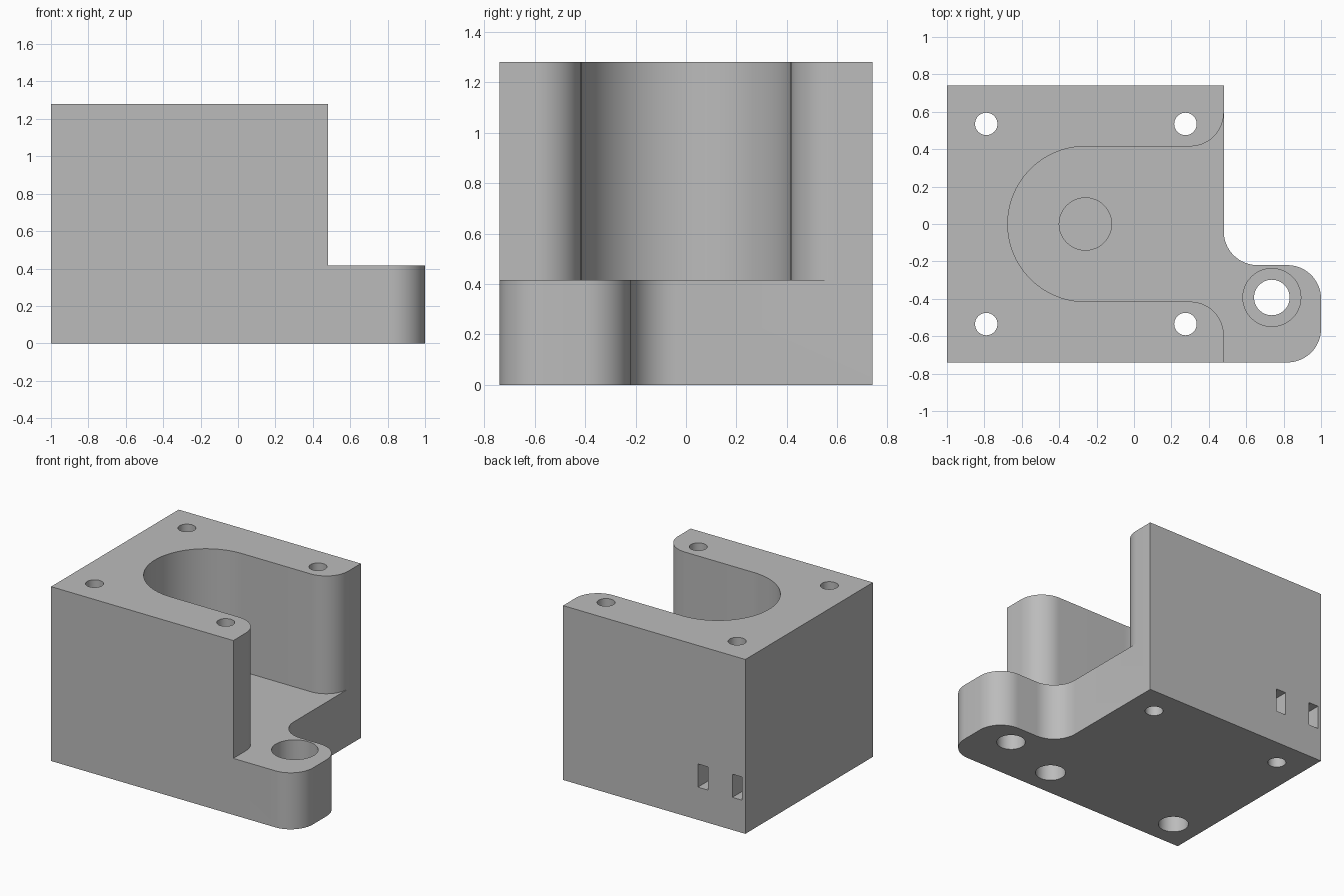
import bpy
import bmesh
from math import cos, sin, radians

cube = bpy.data.objects.get("Cube")
if cube:
    bpy.data.objects.remove(cube, do_unlink=True)

HEIGHT, FLOOR = 1.28, 0.415      # overall height, pocket floor level
SIDE, FACE = 0.74, 0.48          # half depth, open face of the block
SLOT, ROUND = 0.415, 0.18        # pocket radius, corner rounding
HOLE_X, HOLE_Y = (-0.79, 0.275), (-0.535, 0.535)

grey = bpy.data.materials.new("plain grey")
grey.use_nodes = True
grey.diffuse_color = (0.5, 0.5, 0.5, 1)
grey.node_tree.nodes["Principled BSDF"].inputs["Base Color"].default_value = (0.5, 0.5, 0.5, 1)


def arc(x, y, r, start, end, steps=16):
    """Points along a circular arc, in degrees."""
    angles = [radians(start + (end - start) * i / steps) for i in range(steps + 1)]
    return [(x + r * cos(a), y + r * sin(a)) for a in angles]


def prism(name, outline, bottom, top):
    """Solid made by raising a flat outline."""
    bm = bmesh.new()
    base = bm.faces.new([bm.verts.new((x, y, bottom)) for x, y in outline])
    raised = bmesh.ops.extrude_face_region(bm, geom=[base])["geom"]
    verts = [g for g in raised if isinstance(g, bmesh.types.BMVert)]
    bmesh.ops.translate(bm, verts=verts, vec=(0, 0, top - bottom))
    bmesh.ops.recalc_face_normals(bm, faces=bm.faces)
    mesh = bpy.data.meshes.new(name)
    bm.to_mesh(mesh)
    bm.free()
    mesh.materials.append(grey)
    obj = bpy.data.objects.new(name, mesh)
    bpy.context.collection.objects.link(obj)
    return obj


def cut(target, outline, bottom, top):
    """Subtract a prism from the target."""
    cutter = prism("cutter", outline, bottom, top)
    cutter.hide_render = True
    mod = target.modifiers.new("cut", 'BOOLEAN')
    mod.operation, mod.solver, mod.object = 'DIFFERENCE', 'EXACT', cutter
    bpy.context.view_layer.objects.active = target
    bpy.ops.object.modifier_apply(modifier=mod.name)
    bpy.data.objects.remove(cutter, do_unlink=True)


def drill(target, x, y, r, bottom, top):
    cut(target, arc(x, y, r, 0, 360, 48)[:-1], bottom, top)


# Block with the rounded tab, at full height
tab_top = -0.22
outline = [(-1, SIDE), (-1, -SIDE)]
outline += arc(1 - ROUND, -SIDE + ROUND, ROUND, -90, 0)
outline += arc(1 - ROUND, tab_top - ROUND, ROUND, 0, 90)
outline += arc(FACE + ROUND, tab_top + ROUND, ROUND, 270, 180)
outline += [(FACE, SIDE)]
body = prism("bracket_body", outline, 0, HEIGHT)

# U-shaped pocket with flared mouth, also clearing the space over the tab
inner, flare = FACE - ROUND, SLOT + ROUND
pocket = arc(-0.26, 0, SLOT, 90, 270, 48)
pocket += arc(inner, -flare, ROUND, 90, 0)
pocket += [(FACE, -1), (1.2, -1), (1.2, flare)]
pocket += arc(inner, flare, ROUND, 0, -90)
cut(body, pocket, FLOOR, HEIGHT + 0.2)

# Round recess in the pocket floor
drill(body, -0.26, 0, 0.14, 0.2, FLOOR + 0.1)

# Corner screw holes, with head recesses below the front pair
for x in HOLE_X:
    for y in HOLE_Y:
        drill(body, x, y, 0.06, -0.1, HEIGHT + 0.1)
    drill(body, x, HOLE_Y[0], 0.1, -0.1, 0.3)

# Stepped hole through the tab
drill(body, 0.737, -0.393, 0.095, -0.1, FLOOR + 0.1)
drill(body, 0.737, -0.393, 0.155, 0.2, FLOOR + 0.1)

# Curved strap channel entering from the back
cx, cy = HOLE_X[0] - 0.005, HOLE_Y[1]
channel = [(cx - 0.18, 1)] + arc(cx, cy, 0.18, 180, 360, 24) + [(cx + 0.18, 1)]
channel += [(cx + 0.1, 1)] + arc(cx, cy, 0.1, 360, 180, 24) + [(cx - 0.1, 1)]
cut(body, channel, 0.24, 0.41)

# Smooth the rounded walls, keep the edges crisp
bpy.ops.object.select_all(action='DESELECT')
body.select_set(True)
bpy.context.view_layer.objects.active = body
bpy.ops.object.shade_smooth_by_angle(angle=radians(30))
